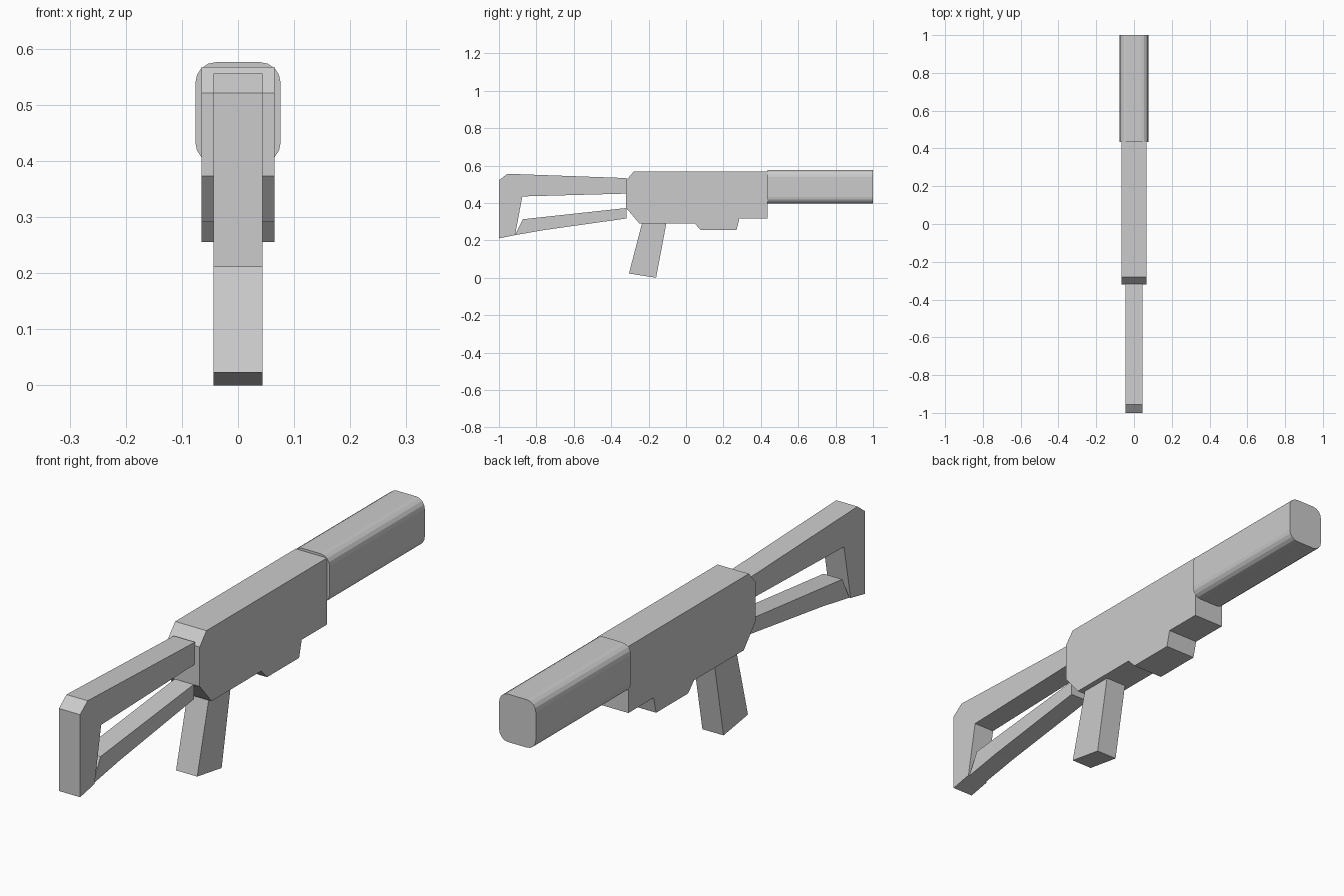
import bpy, bmesh, math

if "Cube" in bpy.data.objects:
    bpy.data.objects.remove(bpy.data.objects["Cube"])

grey = bpy.data.materials.new("neutral_grey")
grey.diffuse_color = (0.6, 0.6, 0.6, 1)
grey.use_nodes = True
grey.node_tree.nodes["Principled BSDF"].inputs["Base Color"].default_value = grey.diffuse_color


def prism(name, points, place, a, b):
    """Sweep a closed 2D profile from depth a to depth b."""
    bm = bmesh.new()
    lower = [bm.verts.new(place(p, a)) for p in points]
    upper = [bm.verts.new(place(p, b)) for p in points]
    bm.faces.new(lower)
    bm.faces.new(upper[::-1])
    n = len(points)
    for i in range(n):
        j = (i + 1) % n
        bm.faces.new((lower[j], lower[i], upper[i], upper[j]))
    bmesh.ops.recalc_face_normals(bm, faces=bm.faces)
    mesh = bpy.data.meshes.new(name)
    bm.to_mesh(mesh)
    bm.free()
    mesh.materials.append(grey)
    obj = bpy.data.objects.new(name, mesh)
    bpy.context.collection.objects.link(obj)
    return obj


def side_plate(name, points, half_width):
    """Side profile in (y, z), given thickness across x."""
    return prism(name, points, lambda p, x: (x, p[0], p[1]), -half_width, half_width)


# Main body with chamfered rear and stepped underside
side_plate("receiver", [
    (-0.32, 0.521), (-0.28, 0.567), (0.435, 0.567), (0.435, 0.317),
    (0.285, 0.317), (0.27, 0.255), (0.08, 0.255), (0.045, 0.291),
    (-0.25, 0.291), (-0.32, 0.373)], 0.065)

# Shoulder stock: top arm and butt
side_plate("stock", [
    (-1.0, 0.211), (-1.0, 0.521), (-0.955, 0.556), (-0.318, 0.533),
    (-0.318, 0.45), (-0.875, 0.435), (-0.914, 0.228)], 0.044)

# Lower brace of the stock
side_plate("stock_brace", [
    (-0.914, 0.228), (-0.872, 0.313), (-0.318, 0.373),
    (-0.318, 0.317), (-0.76, 0.255)], 0.039)

# Slanted hand grip
side_plate("grip", [
    (-0.305, 0.023), (-0.235, 0.292), (-0.105, 0.292), (-0.16, 0.0)], 0.044)

# Thick barrel with rounded corners
W, LOW, HIGH, R, STEPS = 0.076, 0.396, 0.576, 0.037, 4
outline = []
for corner, (cx, cz) in enumerate([(W - R, HIGH - R), (R - W, HIGH - R),
                                   (R - W, LOW + R), (W - R, LOW + R)]):
    for s in range(STEPS + 1):
        t = math.pi / 2 * (corner + s / STEPS)
        outline.append((cx + R * math.cos(t), cz + R * math.sin(t)))
prism("barrel", outline, lambda p, y: (p[0], y, p[1]), 0.435, 1.0)
